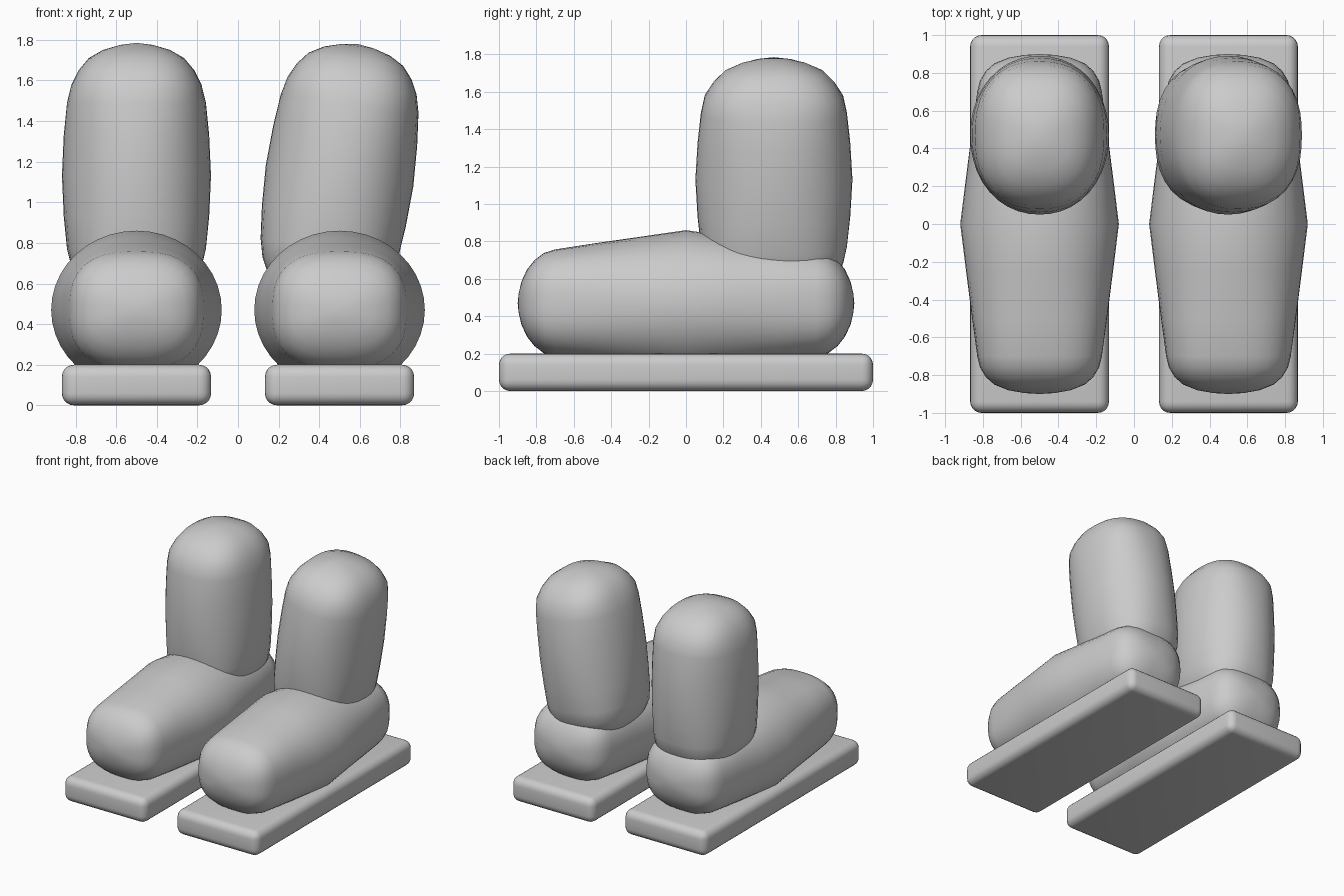
import bpy, bmesh, math
from mathutils import Matrix

if "Cube" in bpy.data.objects:
    bpy.data.objects.remove(bpy.data.objects["Cube"])

grey = bpy.data.materials.new("grey")
grey.diffuse_color = (0.6, 0.6, 0.6, 1)
grey.use_nodes = True
grey.node_tree.nodes["Principled BSDF"].inputs["Base Color"].default_value = grey.diffuse_color
SEG = 40


def finish(bm, name, angle):
    bmesh.ops.recalc_face_normals(bm, faces=bm.faces)
    me = bpy.data.meshes.new(name)
    bm.to_mesh(me)
    bm.free()
    ob = bpy.data.objects.new(name, me)
    bpy.context.collection.objects.link(ob)
    me.materials.append(grey)
    bpy.ops.object.select_all(action='DESELECT')
    ob.select_set(True)
    bpy.context.view_layer.objects.active = ob
    bpy.ops.object.shade_smooth_by_angle(angle=math.radians(angle))
    return ob


def pod(name, half):
    """Rounded body along z, mirrored about its middle.
    half: (height, half width, half depth, squareness), middle to tip."""
    bm = bmesh.new()
    tip = half[-1][0]
    rows = [(-h, a, b, n) for h, a, b, n in reversed(half[1:-1])] + half[:-1]
    rings = []
    for h, a, b, n in rows:
        ring = []
        for i in range(SEG):
            t = 2 * math.pi * i / SEG
            c, s = math.cos(t), math.sin(t)
            r = (abs(c) ** n + abs(s) ** n) ** (-1 / n)
            ring.append(bm.verts.new((a * r * c, b * r * s, h)))
        rings.append(ring)
    for lo, hi in zip(rings, rings[1:]):
        for i in range(SEG):
            j = (i + 1) % SEG
            bm.faces.new((lo[i], lo[j], hi[j], hi[i]))
    for ring, h in ((rings[0], -tip), (rings[-1], tip)):
        v = bm.verts.new((0, 0, h))
        for i in range(SEG):
            bm.faces.new((ring[i], ring[(i + 1) % SEG], v))
    return bm


FOOT = [(0, .42, .39, 2), (.25, .389, .354, 2.15), (.5, .357, .318, 2.4),
        (.70, .33, .287, 2.7), (.76, .315, .268, 2.7), (.81, .285, .23, 2.7),
        (.85, .24, .18, 2.7), (.88, .165, .115, 2.6), (.895, .08, .05, 2.4),
        (.9, 0, 0, 2)]
LEG = [(0, .367, .42, 2.1), (.2, .358, .408, 2.2), (.36, .342, .39, 2.4),
       (.45, .32, .37, 2.6), (.52, .285, .325, 2.6), (.58, .235, .265, 2.6),
       (.62, .165, .18, 2.5), (.645, .08, .09, 2.3), (.655, 0, 0, 2)]

for side, x, tilt in (("left", -.5, 0), ("right", .5, 8)):
    # flat base board with rounded edges
    bm = bmesh.new()
    bmesh.ops.create_cube(bm, size=1, matrix=Matrix.Translation((x, 0, .1))
                          @ Matrix.Diagonal((.735, 2, .2, 1)))
    bmesh.ops.bevel(bm, geom=bm.edges[:], offset=.06, segments=5,
                    profile=.5, affect='EDGES')
    finish(bm, side + "_board", 40)

    # foot, lying along y
    bm = pod("foot", FOOT)
    bm.transform(Matrix.Translation((x, 0, .47))
                 @ Matrix.Rotation(math.pi / 2, 4, 'X'))
    finish(bm, side + "_foot", 60)

    # lower leg, one of them leaning sideways
    bm = pod("leg", LEG)
    bm.transform(Matrix.Translation((x, .47, 1.13))
                 @ Matrix.Rotation(math.radians(tilt), 4, 'Y'))
    finish(bm, side + "_leg", 60)
